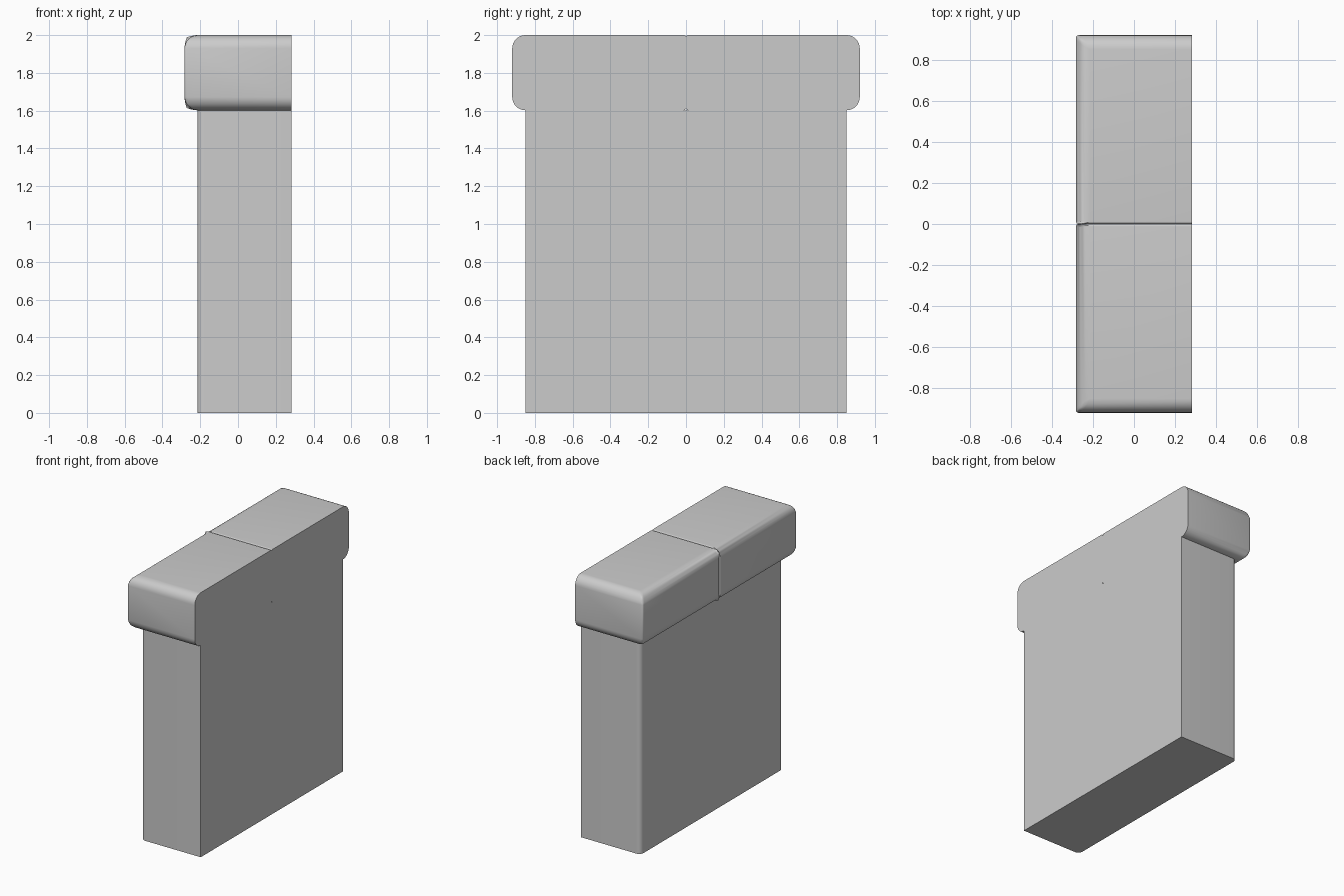
import bpy
import bmesh

old = bpy.data.objects.get("Cube")
if old:
    bpy.data.objects.remove(old, do_unlink=True)

GREY = (0.6, 0.6, 0.6, 1)
grey = bpy.data.materials.new("plain grey")
grey.use_nodes = True
grey.diffuse_color = GREY
grey.node_tree.nodes["Principled BSDF"].inputs["Base Color"].default_value = GREY


def rounded_box(name, low, high, radius, weight, segments=8):
    """Box whose edges are rounded by radius times weight(edge midpoint in -1..1)."""
    bm = bmesh.new()
    bmesh.ops.create_cube(bm, size=2)
    layer = bm.edges.layers.float.new("bevel_weight_edge")
    for edge in bm.edges:
        a, b = (v.co for v in edge.verts)
        edge[layer] = weight((a + b) / 2)
    for v in bm.verts:
        v.co = [(l + h) / 2 + c * (h - l) / 2 for l, h, c in zip(low, high, v.co)]
    mesh = bpy.data.meshes.new(name)
    bm.to_mesh(mesh)
    bm.free()
    mesh.materials.append(grey)
    obj = bpy.data.objects.new(name, mesh)
    bpy.context.collection.objects.link(obj)
    bpy.ops.object.select_all(action="DESELECT")
    obj.select_set(True)
    bpy.context.view_layer.objects.active = obj
    bevel = obj.modifiers.new("rounding", "BEVEL")
    bevel.limit_method = "WEIGHT"
    bevel.width = radius
    bevel.segments = segments
    bpy.ops.object.modifier_apply(modifier=bevel.name)
    bpy.ops.object.shade_smooth_by_angle(angle=0.6)
    return obj


def wall_weight(mid):
    # Only the upright edges away from the flat side
    return 1 if mid.x < -0.5 and abs(mid.z) < 0.5 else 0


def cap_weight(joint):
    """Large rounding outside, fine rounding on uprights and at the joint."""
    def weight(mid):
        if mid.x > 0.5:
            return 0
        if mid.y * joint > 0.5 or abs(mid.z) < 0.5:
            return 0.17
        return 1
    return weight


# Wall body
rounded_box("wall_body", (-0.215, -0.85, 0), (0.283, 0.85, 1.602), 0.035, wall_weight)

# Two coping blocks meeting in the middle
rounded_box("front_coping", (-0.283, -0.92, 1.602), (0.283, 0, 2), 0.07, cap_weight(1))
rounded_box("back_coping", (-0.283, 0, 1.602), (0.283, 0.92, 2), 0.07, cap_weight(-1))
